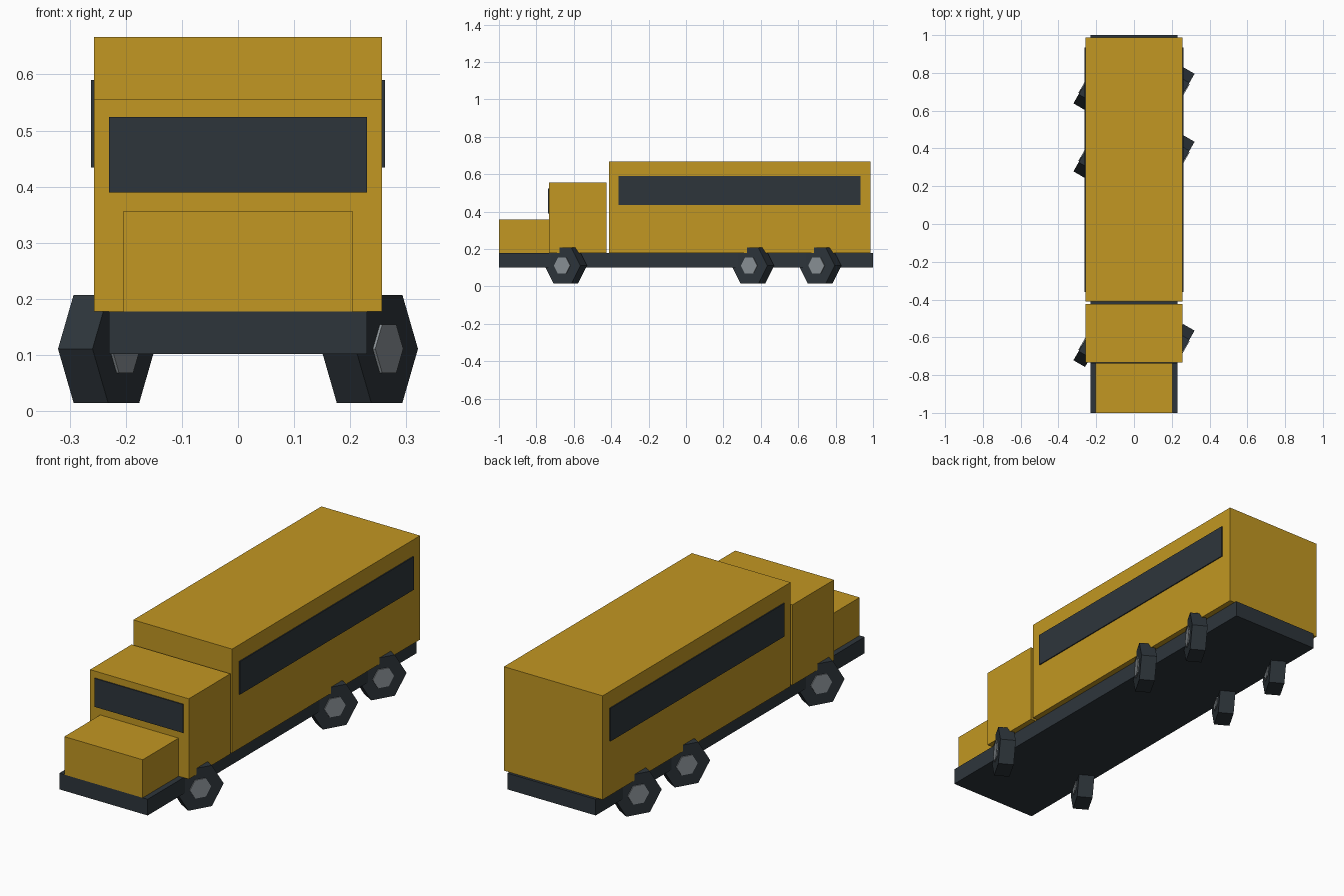
import bpy
from math import pi

cube = bpy.data.objects.get("Cube")
if cube:
    bpy.data.objects.remove(cube, do_unlink=True)


def material(name, rgb):
    m = bpy.data.materials.new(name)
    m.use_nodes = True
    m.diffuse_color = (*rgb, 1)
    m.node_tree.nodes["Principled BSDF"].inputs["Base Color"].default_value = (*rgb, 1)
    return m


yellow = material("golden_yellow", (0.54, 0.31, 0.016))
dark = material("dark_slate", (0.027, 0.036, 0.044))
grey = material("hub_grey", (0.26, 0.29, 0.31))


def finish(name, mat):
    ob = bpy.context.object
    ob.name = ob.data.name = name
    ob.data.materials.clear()
    ob.data.materials.append(mat)
    return ob


def box(name, mat, x, y, z):
    """Box from (min, max) ranges along each axis."""
    ranges = (x, y, z)
    bpy.ops.mesh.primitive_cube_add(size=1, location=[(a + b) / 2 for a, b in ranges])
    ob = finish(name, mat)
    ob.scale = [b - a for a, b in ranges]
    bpy.ops.object.transform_apply(location=False, rotation=False, scale=True)
    return ob


def hex_prism(name, mat, radius, width, x, y, z):
    """Six-sided cylinder along x with a corner pointing up."""
    bpy.ops.mesh.primitive_cylinder_add(vertices=6, radius=radius, depth=width,
                                        location=(x, y, z), rotation=(0, pi / 2, 0))
    ob = finish(name, mat)
    # turn the corner to the top
    top = max((ob.matrix_basis @ v.co).z for v in ob.data.vertices)
    if top < z + radius * 0.95:
        ob.rotation_euler = (pi / 6, pi / 2, 0)
    bpy.ops.object.transform_apply(location=False, rotation=True, scale=False)
    return ob


# Chassis and bodywork
box("chassis", dark, (-0.23, 0.23), (-1, 1), (0.102, 0.178))
box("hood", yellow, (-0.204, 0.204), (-1, -0.73), (0.178, 0.357))
box("cab", yellow, (-0.257, 0.257), (-0.733, -0.424), (0.178, 0.556))
box("passenger_body", yellow, (-0.257, 0.257), (-0.411, 0.987), (0.178, 0.667))

# Window plates
box("windscreen", dark, (-0.23, 0.23), (-0.738, -0.73), (0.39, 0.524))
for side, s in (("left", 1), ("right", -1)):
    box(side + "_window", dark, sorted((s * 0.254, s * 0.262)), (-0.36, 0.934), (0.434, 0.59))

    # Wheels with hubs showing on both faces
    for axle, y in (("front", -0.643), ("middle", 0.357), ("rear", 0.717)):
        hex_prism(f"{axle}_{side}_wheel", dark, 0.111, 0.071, s * 0.2345, y, 0.111)
        hex_prism(f"{axle}_{side}_hub", grey, 0.05, 0.081, s * 0.2345, y, 0.111)
